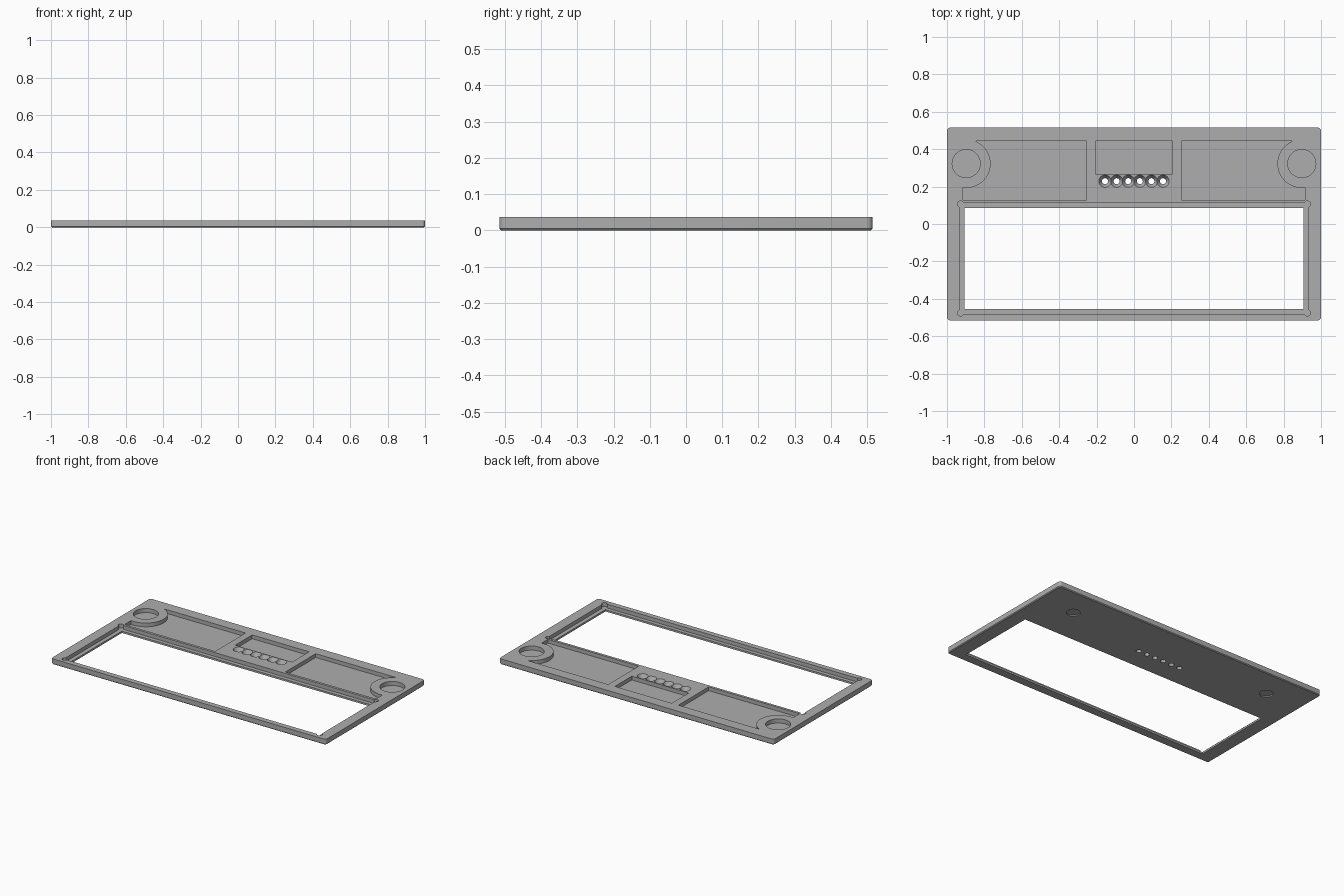
import bpy, bmesh
from math import pi, cos, sin, asin, acos

cube = bpy.data.objects.get("Cube")
if cube:
    bpy.data.objects.remove(cube, do_unlink=True)

TOP = 0.037
FLOOR = 0.012
HALF_X, HALF_Y = 1.0, 0.515

grey = bpy.data.materials.new("plain grey")
grey.use_nodes = True
colour = (0.42, 0.42, 0.42, 1)
grey.diffuse_color = colour
grey.node_tree.nodes["Principled BSDF"].inputs["Base Color"].default_value = colour


def arc(cx, cy, r, start, end, steps):
    return [(cx + r * cos(start + (end - start) * i / steps),
             cy + r * sin(start + (end - start) * i / steps)) for i in range(steps + 1)]


def circle(cx, cy, r, sides=32):
    return arc(cx, cy, r, 0, 2 * pi, sides)[:-1]


def rect(x0, x1, y0, y1):
    return [(x0, y0), (x1, y0), (x1, y1), (x0, y1)]


def rounded_rect(hx, hy, r):
    points = []
    for i, (sx, sy) in enumerate([(1, 1), (-1, 1), (-1, -1), (1, -1)]):
        points += arc(sx * (hx - r), sy * (hy - r), r, i * pi / 2, (i + 1) * pi / 2, 6)
    return points


def loft(name, layers):
    """Solid through a stack of (outline, height) layers."""
    bm = bmesh.new()
    rings = [[bm.verts.new((x, y, z)) for x, y in outline] for outline, z in layers]
    bm.faces.new(rings[0])
    bm.faces.new(rings[-1])
    for low, high in zip(rings, rings[1:]):
        for i in range(len(low)):
            j = (i + 1) % len(low)
            bm.faces.new((low[i], low[j], high[j], high[i]))
    bmesh.ops.recalc_face_normals(bm, faces=bm.faces)
    mesh = bpy.data.meshes.new(name)
    bm.to_mesh(mesh)
    bm.free()
    mesh.materials.append(grey)
    obj = bpy.data.objects.new(name, mesh)
    bpy.context.collection.objects.link(obj)
    return obj


cutters = []


def cut(name, layers):
    obj = loft(name, layers)
    obj.hide_render = True
    cutters.append(obj)


def pocket(name, outline, floor=FLOOR):
    cut(name, [(outline, floor), (outline, TOP + 0.02)])


# Base plate with rounded corners and a chamfered underside
plate = loft("face_plate", [
    (rounded_rect(HALF_X - 0.005, HALF_Y - 0.005, 0.012), 0),
    (rounded_rect(HALF_X, HALF_Y, 0.017), 0.005),
    (rounded_rect(HALF_X, HALF_Y, 0.017), TOP)])

# Display window, its ledge and round corner reliefs
pocket("window_cutter", rect(-0.905, 0.905, -0.455, 0.085), -0.02)
pocket("ledge_cutter", rect(-0.932, 0.932, -0.48, 0.111))
for sx in (-1, 1):
    for y in (-0.475, 0.106):
        pocket("corner_relief_cutter", circle(sx * 0.927, y, 0.017, 20))

# Side pockets curving around the round wells, mirrored
cx, cy, r = 0.897, 0.323, 0.13
y_top, y_low, x_in, x_out = 0.443, 0.128, 0.255, 0.915
start = 2 * pi - acos((x_out - cx) / r)
end = pi - asin((y_top - cy) / r)
side = [(x_in, y_top), (x_in, y_low), (x_out, y_low)] + arc(cx, cy, r, start, end, 24)
for sx in (-1, 1):
    pocket("side_pocket_cutter", [(sx * x, y) for x, y in side])
    pocket("round_well_cutter", circle(sx * cx, cy, 0.075, 48), 0.01)
    # Shallow blind hole on the underside
    hole = circle(sx * 0.74, 0.327, 0.041)
    cut("underside_hole_cutter", [(hole, -0.02), (hole, 0.007)])

# Centre pocket and the row of countersunk holes
pocket("centre_pocket_cutter", rect(-0.207, 0.207, 0.267, y_top))
for i in range(6):
    x = (i - 2.5) * 0.062
    cut("countersunk_hole_cutter", [
        (circle(x, 0.229, 0.016), -0.02),
        (circle(x, 0.229, 0.016), 0.008),
        (circle(x, 0.229, 0.033), TOP),
        (circle(x, 0.229, 0.033), TOP + 0.02)])

# Carve the plate, then discard the cutters
bpy.context.view_layer.objects.active = plate
plate.select_set(True)
for cutter in cutters:
    mod = plate.modifiers.new("carve", "BOOLEAN")
    mod.operation = "DIFFERENCE"
    mod.solver = "EXACT"
    mod.object = cutter
    bpy.ops.object.modifier_apply(modifier=mod.name)
for cutter in cutters:
    bpy.data.objects.remove(cutter, do_unlink=True)

bpy.ops.object.shade_smooth_by_angle(angle=pi / 6)
